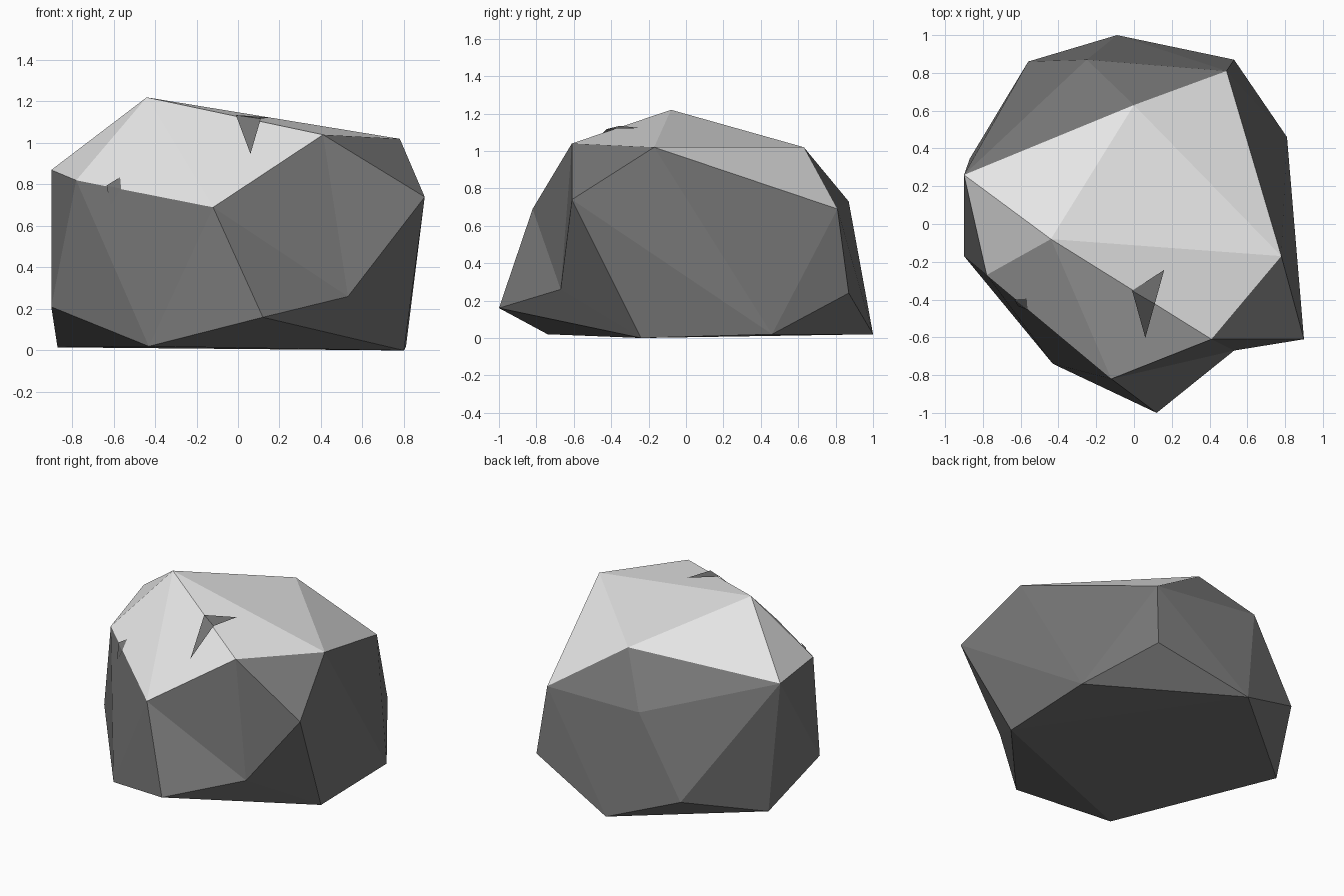
import bpy, bmesh
from mathutils import Vector

if "Cube" in bpy.data.objects:
    bpy.data.objects.remove(bpy.data.objects["Cube"], do_unlink=True)


def material(name, value):
    m = bpy.data.materials.new(name)
    m.use_nodes = True
    colour = (value, value, value, 1)
    m.diffuse_color = colour
    bsdf = m.node_tree.nodes["Principled BSDF"]
    bsdf.inputs["Base Color"].default_value = colour
    bsdf.inputs["Roughness"].default_value = 0.9
    return m


def finish(bm, name, materials):
    mesh = bpy.data.meshes.new(name)
    bm.to_mesh(mesh)
    bm.free()
    for m in materials:
        mesh.materials.append(m)
    obj = bpy.data.objects.new(name, mesh)
    bpy.context.collection.objects.link(obj)
    return obj


stone = material("dark_stone", 0.18)
snow = material("pale_cap", 0.8)

# Corners of the pale top: peak, then around the rim
cap_corners = [(-.44, -.08, 1.22), (.78, -.17, 1.02), (.41, -.61, 1.04),
               (-.12, -.82, .69), (-.78, -.27, .82), (-.90, .26, .87),
               (0, .63, 1.02), (.49, .81, .69)]
# Corners of the stone sides and base
side_corners = [(.90, -.61, .74), (.12, -1, .16), (.80, -.24, 0),
                (-.43, -.74, .02), (-.90, -.17, .21), (-.87, .345, .015),
                (.81, .46, .02), (.53, .87, .24), (-.09, 1, .02),
                (-.56, .86, .19), (-.25, .87, .73)]

# Boulder: hull around the corners
bm = bmesh.new()
cap = [bm.verts.new(p) for p in cap_corners]
side = [bm.verts.new(p) for p in side_corners]
bmesh.ops.convex_hull(bm, input=cap + side)

# Dent in the front: replace the faces around it with a fan to a sunken point
ring = {cap[2], cap[3], side[0], side[1], side[2]}
patch = [f for f in bm.faces if set(f.verts) <= ring]
rim = [e for f in patch for e in f.edges
       if sum(g in patch for g in e.link_faces) == 1]
bmesh.ops.delete(bm, geom=patch, context='FACES_ONLY')
dent = bm.verts.new((.53, -.67, .26))
for e in rim:
    bm.faces.new((e.verts[0], e.verts[1], dent))
loose = [e for e in bm.edges if not e.link_faces]
bmesh.ops.delete(bm, geom=loose, context='EDGES')
bmesh.ops.recalc_face_normals(bm, faces=bm.faces)

# Pale material on every face that lies wholly on the cap
for f in bm.faces:
    f.material_index = int(set(f.verts) <= set(cap))
finish(bm, "boulder", [stone, snow])


# Small stone chips showing through the cap, folded over its edges
def chip(name, corners, outward):
    bm = bmesh.new()
    shift = Vector(outward).normalized() * 0.008
    a, b, c, d = [bm.verts.new(Vector(p) + shift) for p in corners]
    for tri in ((a, c, b), (a, d, c)):
        face = bm.faces.new(tri)
        face.normal_update()
        if face.normal.dot(shift) < 0:
            face.normal_flip()
    finish(bm, name, [stone])


chip("top_chip", [(-.01, -.35, 1.127), (.16, -.24, 1.115),
                  (.11, -.42, 1.11), (.06, -.60, .94)], (0, -.4, 1))
chip("rim_chip", [(-.63, -.395, .79), (-.565, -.39, .83),
                  (-.56, -.45, .775), (-.61, -.43, .69)], (-.4, -.6, .6))
